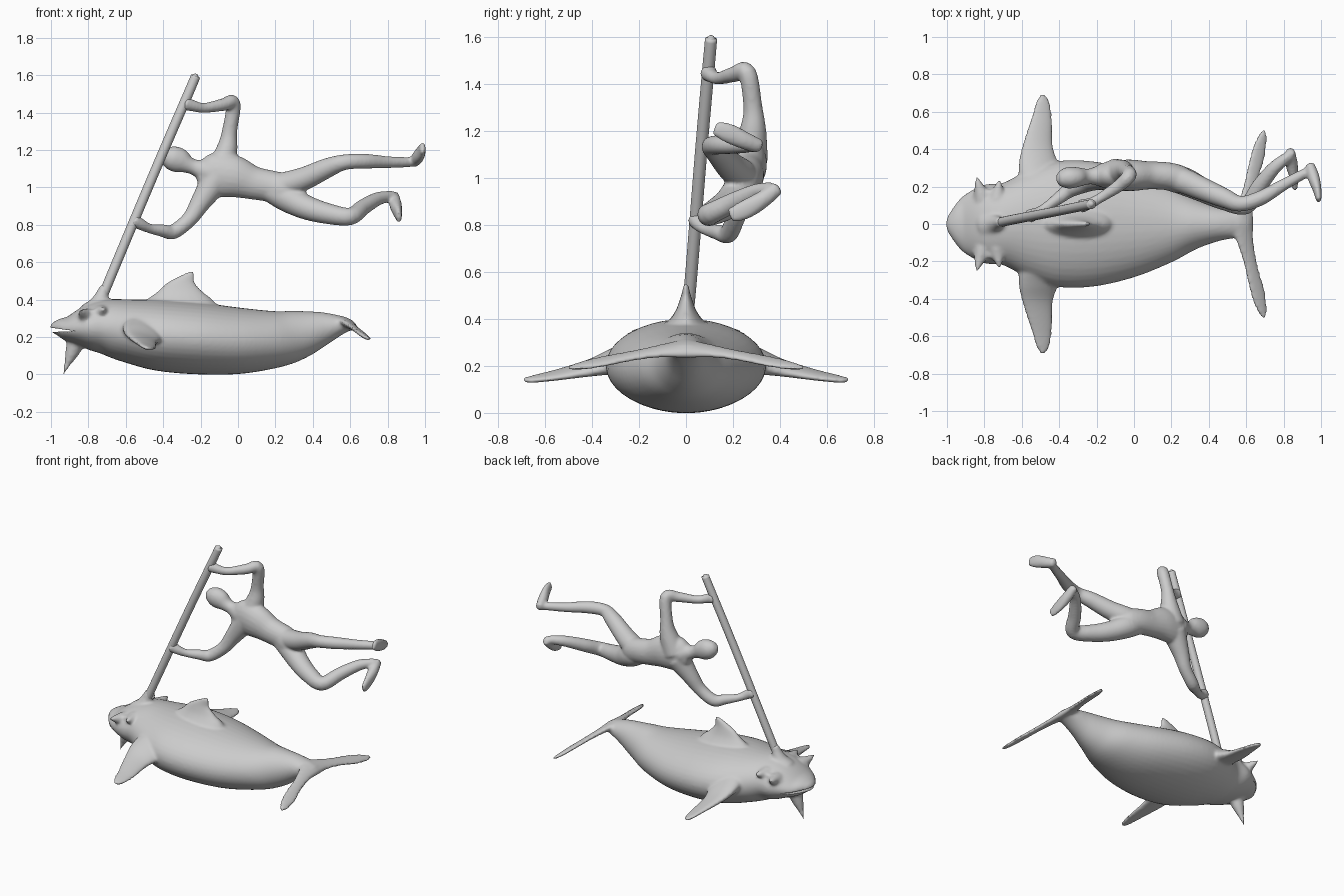
import bpy, bmesh, math
from mathutils import Vector


def catmull(p, steps):
    """Smooth the control rows (x, y, z, half-width a, half-width b)."""
    out = []
    for i in range(len(p) - 1):
        a, b, c, d = p[max(i - 1, 0)], p[i], p[i + 1], p[min(i + 2, len(p) - 1)]
        for s in range(steps):
            t = s / steps
            out.append([0.5 * (2 * q + (r - o) * t + (2 * o - 5 * q + 4 * r - w) * t * t
                               + (3 * q - o - 3 * r + w) * t ** 3)
                        for o, q, r, w in zip(a, b, c, d)])
    return out + [list(p[-1])]


def loft(bm, rows, ref, tangent=None, sides=20, steps=5):
    """Skin elliptical sections along a path; a lies across ref, b along it."""
    rows = catmull([r if len(r) == 5 else (*r, r[3]) for r in rows], steps)
    pts = [Vector(r[:3]) for r in rows]
    ref, rings, frames = Vector(ref), [], []
    for i, r in enumerate(rows):
        t = Vector(tangent) if tangent else pts[min(i + 1, len(pts) - 1)] - pts[max(i - 1, 0)]
        t.normalize()
        u = t.cross(ref).normalized()
        v = u.cross(t)
        frames.append(t)
        rings.append([bm.verts.new(pts[i] + u * max(r[3], .004) * math.cos(k * math.tau / sides)
                                   + v * max(r[4], .004) * math.sin(k * math.tau / sides))
                      for k in range(sides)])
    for a, b in zip(rings, rings[1:]):
        for k in range(sides):
            j = (k + 1) % sides
            bm.faces.new((a[k], a[j], b[j], b[k]))
    for i, sign in ((0, -1), (-1, 1)):
        tip = bm.verts.new(pts[i] + frames[i] * sign * .5 * min(rows[i][3:]))
        for k in range(sides):
            bm.faces.new((rings[i][k], rings[i][(k + 1) % sides], tip))


def make(name, bm, voxel=0, smooth=4):
    bmesh.ops.recalc_face_normals(bm, faces=bm.faces)
    for f in bm.faces:
        f.smooth = True
    me = bpy.data.meshes.new(name)
    bm.to_mesh(me)
    bm.free()
    ob = bpy.data.objects.new(name, me)
    bpy.context.collection.objects.link(ob)
    if voxel:
        m = ob.modifiers.new("fuse", 'REMESH')
        m.mode, m.voxel_size, m.use_smooth_shade = 'VOXEL', voxel, True
        s = ob.modifiers.new("soften", 'SMOOTH')
        s.factor, s.iterations = .5, smooth
    return ob


X, Y, Z = (1, 0, 0), (0, 1, 0), (0, 0, 1)

# Fish body: x, y, z centre, half width, half height
bm = bmesh.new()
loft(bm, [(-.995, 0, .25, .045, .025), (-.95, 0, .25, .11, .05), (-.9, 0, .245, .16, .072),
          (-.8, 0, .252, .21, .122), (-.7, 0, .253, .22, .15), (-.58, 0, .233, .28, .17),
          (-.42, 0, .21, .335, .19), (-.22, 0, .193, .335, .192), (0, 0, .18, .285, .178),
          (.2, 0, .188, .205, .152), (.33, 0, .214, .135, .13), (.45, 0, .245, .092, .092),
          (.54, 0, .262, .075, .056), (.61, 0, .267, .06, .025)], Z, sides=40)
# Dorsal fin
loft(bm, [(-.3, 0, .3, .2, .13), (-.3, 0, .35, .2, .11), (-.31, 0, .4, .175, .068),
          (-.31, 0, .44, .125, .042), (-.305, 0, .49, .075, .024),
          (-.275, 0, .525, .045, .015), (-.25, 0, .548, .018, .01)], Y, tangent=Z)
for s in (1, -1):
    # Pectoral fins
    loft(bm, [(-.47, s * .1, .235, .1, .07), (-.49, s * .22, .235, .125, .075),
              (-.51, s * .32, .218, .11, .05), (-.515, s * .42, .19, .085, .03),
              (-.495, s * .56, .16, .06, .018), (-.487, s * .65, .145, .04, .013),
              (-.487, s * .692, .14, .015, .009)], (.28, 0, 1), tangent=(0, s, 0))
    # Tail flukes
    loft(bm, [(.575, 0, .275, .07, .03), (.595, s * .1, .265, .05, .02),
              (.625, s * .22, .245, .04, .015), (.655, s * .34, .222, .046, .013),
              (.678, s * .44, .203, .036, .012), (.695, s * .5, .192, .014, .009)],
         (.5, 0, 1), tangent=(0, s, 0))
    # Head spikes beside the eyes
    for a, b in (((-.81, s * .14, .305), (-.842, s * .25, .34)),
                 ((-.73, s * .14, .325), (-.72, s * .235, .35))):
        loft(bm, [(*a, .05), (*b, .007)], X)
    # Brow ridges
    loft(bm, [(-.86, s * .15, .305, .01), (-.8, s * .165, .325, .018),
              (-.74, s * .17, .345, .01)], Z)
# Pole socket on the head
loft(bm, [(-.755, 0, .34, .085), (-.74, .003, .38, .055), (-.725, .008, .43, .034),
          (-.71, .012, .47, .027)], Y)
# Chin spike
loft(bm, [(-.86, 0, .19, .055), (-.89, 0, .11, .035), (-.915, 0, .05, .016),
          (-.935, 0, .0, .007)], Y)
fish = make("fish_body", bm, .01, 6)

# Mouth slit cut with a wedge
bm = bmesh.new()
w = [[bm.verts.new((x, y, z)) for x, z in ((-.87, .232), (-1.05, .257), (-1.05, .225))]
     for y in (-.3, .3)]
bm.faces.new(w[0])
bm.faces.new(w[1])
for i in range(3):
    bm.faces.new((w[0][i], w[0][(i + 1) % 3], w[1][(i + 1) % 3], w[1][i]))
cutter = make("mouth_cutter", bm)
cutter.hide_render = True
cutter.hide_set(True)
cut = fish.modifiers.new("mouth", 'BOOLEAN')
cut.object, cut.operation, cut.solver = cutter, 'DIFFERENCE', 'EXACT'

# Eyes
for s, side in ((-1, "front"), (1, "back")):
    bm = bmesh.new()
    loft(bm, [(-.825, s * .172, .298, .01), (-.8, s * .18, .3, .017),
              (-.775, s * .186, .304, .01)], Z)
    make("eye_" + side, bm)

# Pole rising from the fish's head
bm = bmesh.new()
loft(bm, [(-.735, .004, .39, .026), (-.64, .025, .62, .026), (-.43, .065, 1.12, .026),
          (-.245, .103, 1.55, .026), (-.232, .106, 1.585, .023), (-.222, .108, 1.602, .012)], Y)
make("pole", bm)

# Rider: torso, neck and head
bm = bmesh.new()
loft(bm, [(-.21, .26, 1.07, .06, .045), (-.14, .26, 1.07, .115, .072), (-.03, .26, 1.06, .115, .085),
          (.08, .26, 1.025, .09, .075), (.18, .255, 1.005, .085, .075), (.25, .235, .985, .09, .075),
          (.29, .22, .98, .06, .06)], Y)
loft(bm, [(-.16, .26, 1.085, .07), (-.225, .255, 1.105, .044), (-.265, .252, 1.12, .045),
          (-.31, .25, 1.142, .066, .055), (-.36, .245, 1.16, .064, .057),
          (-.4, .235, 1.175, .038, .036)], Y)
# Arms, gripping the pole
loft(bm, [(-.1, .27, 1.08, .08), (-.06, .285, 1.2, .058), (-.045, .285, 1.3, .041),
          (-.025, .26, 1.45, .039), (-.08, .205, 1.442, .034), (-.18, .14, 1.425, .027),
          (-.235, .11, 1.435, .03), (-.285, .095, 1.45, .038)], Y)
loft(bm, [(-.12, .26, 1.04, .08), (-.2, .235, .92, .055), (-.26, .21, .83, .042),
          (-.345, .18, .763, .04), (-.4, .14, .768, .034), (-.47, .09, .78, .026),
          (-.515, .06, .8, .03), (-.56, .042, .825, .038)], Y)
# Legs
loft(bm, [(.14, .25, 1.01, .055), (.25, .235, 1.015, .068), (.36, .19, 1.05, .062),
          (.48, .14, 1.105, .053), (.57, .108, 1.135, .042), (.68, .14, 1.14, .04),
          (.8, .21, 1.135, .032), (.93, .28, 1.135, .026)], Y)
loft(bm, [(.14, .25, .995, .055), (.25, .235, .95, .075), (.36, .185, .895, .066),
          (.48, .13, .86, .056), (.6, .098, .845, .047), (.67, .2, .895, .043),
          (.75, .3, .94, .036), (.83, .365, .955, .027)], Z)
# Feet, soles turned outward
loft(bm, [(.94, .315, 1.135, .03, .026), (.96, .25, 1.16, .038, .032),
          (.98, .18, 1.192, .042, .023), (.988, .125, 1.213, .032, .014)], X)
loft(bm, [(.835, .39, .957, .03, .026), (.843, .32, .905, .038, .033),
          (.855, .25, .865, .042, .023), (.861, .19, .84, .032, .014)], X)
make("rider", bm, .009, 6)
